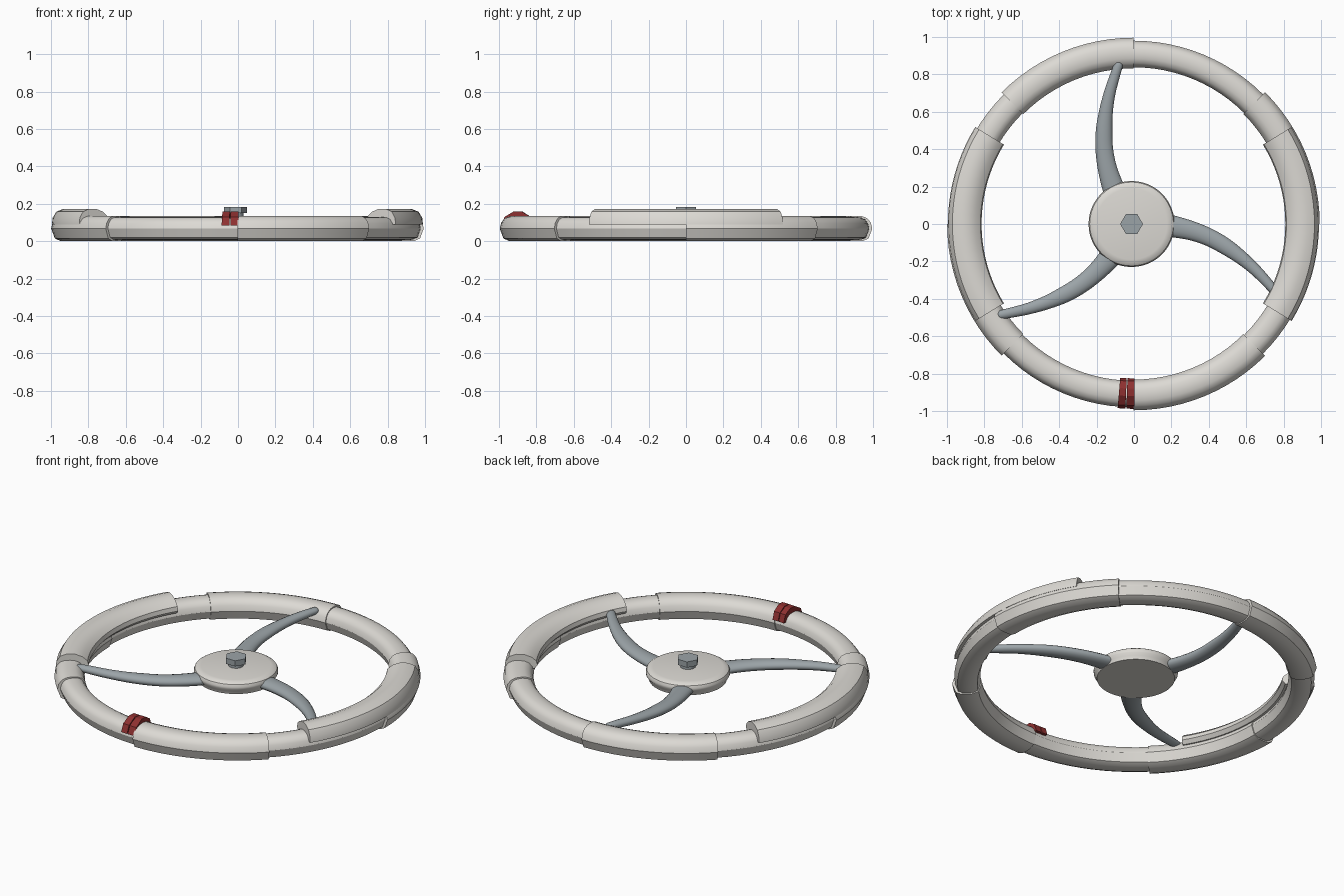
import bpy, bmesh
from math import sin, cos, pi, radians
from mathutils import Vector

cube = bpy.data.objects.get("Cube")
if cube:
    bpy.data.objects.remove(cube)

WHEEL = Vector((-0.003, 0, 0))
HUB = Vector((-0.013, 0, 0))


def material(name, rgb):
    m = bpy.data.materials.new(name)
    m.use_nodes = True
    m.diffuse_color = (*rgb, 1)
    m.node_tree.nodes["Principled BSDF"].inputs["Base Color"].default_value = (*rgb, 1)
    return m


PALE = material("pale grey", (0.72, 0.70, 0.66))
STEEL = material("steel grey", (0.33, 0.37, 0.39))
RED = material("dark red", (0.27, 0.03, 0.03))


def skin(name, rings, mat, angle=32):
    """Join closed rings of points into a capped solid."""
    bm = bmesh.new()
    loops = [[bm.verts.new(p) for p in ring] for ring in rings]
    n = len(loops[0])
    for a, b in zip(loops, loops[1:]):
        for i in range(n):
            j = (i + 1) % n
            bm.faces.new((a[i], a[j], b[j], b[i]))
    bm.faces.new(loops[0])
    bm.faces.new(loops[-1])
    bmesh.ops.recalc_face_normals(bm, faces=bm.faces)
    mesh = bpy.data.meshes.new(name)
    bm.to_mesh(mesh)
    bm.free()
    ob = bpy.data.objects.new(name, mesh)
    bpy.context.collection.objects.link(ob)
    mesh.materials.append(mat)
    bpy.ops.object.select_all(action="DESELECT")
    ob.select_set(True)
    bpy.context.view_layer.objects.active = ob
    if angle:
        bpy.ops.object.shade_smooth_by_angle(angle=radians(angle))
    return ob


def sweep(name, section, start, end, steps, mat, angle=32):
    """Sweep a (radius, height) section round the wheel centre, in degrees."""
    rings = []
    for k in range(steps + 1):
        t = radians(start + (end - start) * k / steps)
        rings.append([WHEEL + Vector((r * cos(t), r * sin(t), z)) for r, z in section])
    return skin(name, rings, mat, angle)


def lathe(name, profile, sides, mat, angle=32):
    """Stack circles of (radius, height) on the hub axis."""
    rings = [[HUB + Vector((r * cos(2 * pi * i / sides), r * sin(2 * pi * i / sides), z))
              for i in range(sides)] for r, z in profile]
    return skin(name, rings, mat, angle)


# Rim: eight tube sections, alternately thick and thin
upper = [(1, 0), (0.9, 0.46), (0.68, 0.8), (0.36, 0.96), (0, 1)]
lower = [(0, -1), (0.4, -0.98), (0.76, -0.78)]
half = lower + upper
unit = half + [(-x, z) for x, z in reversed(half[1:-1])]
for k in range(8):
    thick = k % 2 == 0
    mid, wide, tall = (0.914, 0.082, 0.068) if thick else (0.909, 0.071, 0.061)
    section = [(mid + x * wide, 0.068 + z * tall) for x, z in unit]
    sweep(f"rim_section_{k + 1}", section, 45 * k, 45 * (k + 1), 12, PALE)

# Raised hand grips on both sides
grip = [(0.992, 0.09), (0.988, 0.125), (0.968, 0.158), (0.93, 0.173), (0.885, 0.173),
        (0.845, 0.158), (0.818, 0.135), (0.812, 0.11), (0.83, 0.09)]
for side, centre in (("left", 0), ("right", 180)):
    sweep(f"{side}_grip", grip, centre - 31.5, centre + 31.5, 20, PALE)

# Red centre marker made of two faceted bands
band = [(0.988, 0.085), (0.97, 0.13), (0.92, 0.16), (0.88, 0.16),
        (0.84, 0.135), (0.825, 0.09), (0.85, 0.09), (0.95, 0.09)]
for name, a, b in (("marker_band_right", -94.9, -92.5), ("marker_band_left", -92.2, -89.6)):
    sweep(name, band, a, b, 2, RED, 0)

# Hub disc with rounded upper edge
lathe("hub", [(0.212, 0.055), (0.218, 0.075), (0.229, 0.09), (0.23, 0.103),
              (0.224, 0.117), (0.21, 0.126), (0.19, 0.13)], 48, PALE)

# Hexagonal bolt on a round stem
lathe("bolt_stem", [(0.042, 0.12), (0.042, 0.152)], 24, STEEL)
lathe("bolt_head", [(0.061, 0.15), (0.061, 0.184)], 6, STEEL, 0)

# Spokes: centre line x, y, z with half width and half height
path = [(-0.06, 0.10, 0.085, 0.066, 0.028), (-0.10, 0.20, 0.085, 0.058, 0.03),
        (-0.13, 0.30, 0.087, 0.051, 0.03), (-0.146, 0.40, 0.09, 0.047, 0.029),
        (-0.147, 0.50, 0.095, 0.044, 0.028), (-0.137, 0.60, 0.1, 0.037, 0.026),
        (-0.117, 0.70, 0.106, 0.031, 0.024), (-0.09, 0.79, 0.111, 0.027, 0.022),
        (-0.07, 0.85, 0.114, 0.023, 0.018), (-0.064, 0.865, 0.114, 0.012, 0.01)]


def smooth_path(keys, parts=4):
    """Catmull-Rom resampling of the key rows."""
    out = []
    for i in range(len(keys) - 1):
        rows = [keys[max(0, min(len(keys) - 1, i + d))] for d in (-1, 0, 1, 2)]
        for s in range(parts):
            t = s / parts
            out.append([0.5 * (2 * b + (c - a) * t + (2 * a - 5 * b + 4 * c - d) * t ** 2
                               + (3 * b - a - 3 * c + d) * t ** 3) for a, b, c, d in zip(*rows)])
    return out + [list(keys[-1])]


rows = smooth_path(path)
for k in range(3):
    turn = 2 * pi * k / 3
    rings = []
    for i, (x, y, z, w, h) in enumerate(rows):
        p, q = rows[max(0, i - 1)], rows[min(len(rows) - 1, i + 1)]
        across = Vector((q[1] - p[1], p[0] - q[0], 0)).normalized()
        ring = []
        for j in range(16):
            a = 2 * pi * j / 16
            v = Vector((x, y, z)) + across * w * cos(a) + Vector((0, 0, h * sin(a)))
            ring.append(HUB + Vector((v.x * cos(turn) - v.y * sin(turn),
                                      v.x * sin(turn) + v.y * cos(turn), v.z)))
        rings.append(ring)
    skin(f"spoke_{k + 1}", rings, STEEL, 50)
